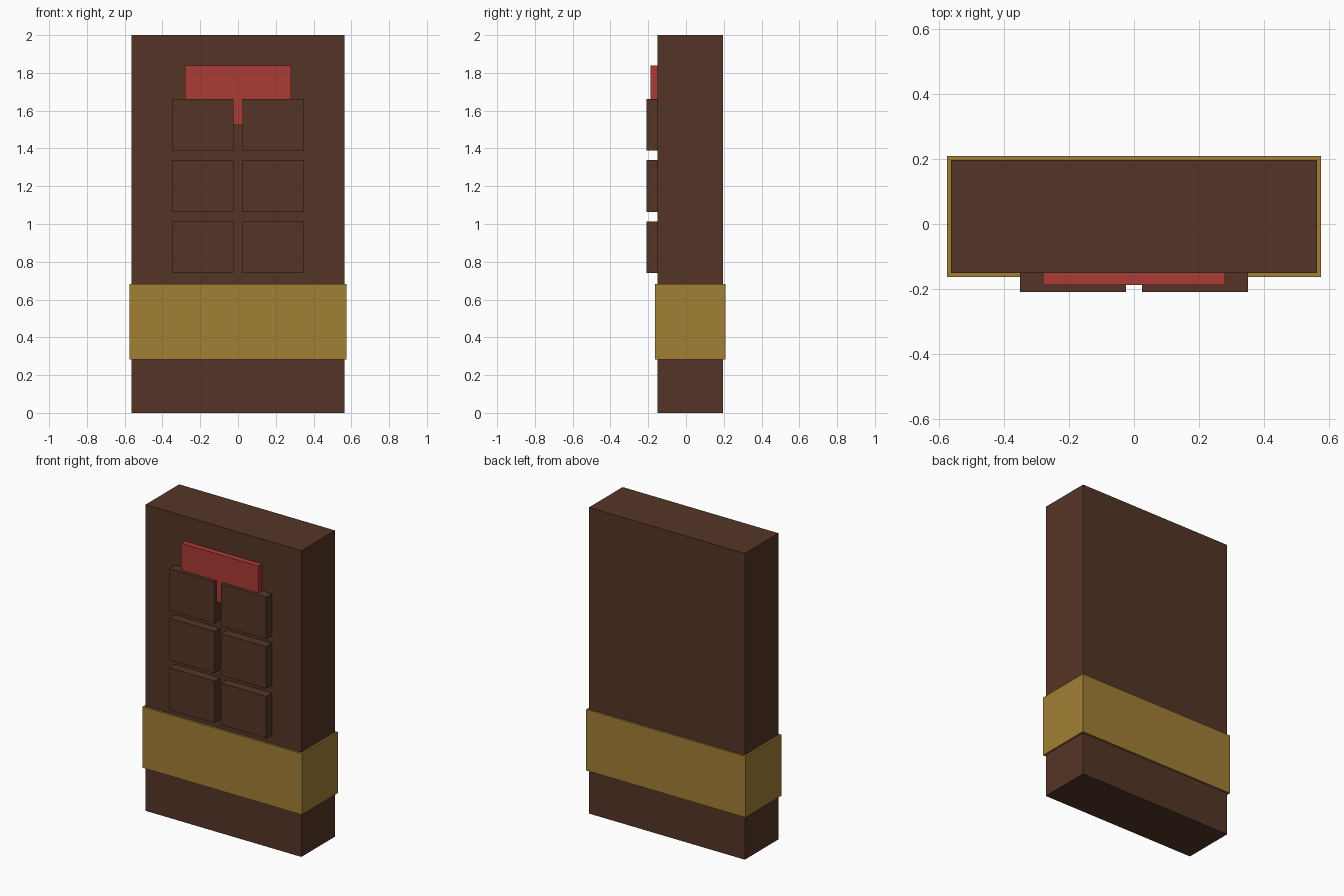
import bpy

if "Cube" in bpy.data.objects:
    bpy.data.objects.remove(bpy.data.objects["Cube"])


def material(name, rgb):
    m = bpy.data.materials.new(name)
    m.diffuse_color = (*rgb, 1.0)
    m.use_nodes = True
    m.node_tree.nodes["Principled BSDF"].inputs["Base Color"].default_value = m.diffuse_color
    return m


BROWN = material("dark_chocolate", (0.089, 0.036, 0.019))
RED = material("red_label", (0.41, 0.043, 0.034))
GOLD = material("gold_wrap", (0.36, 0.212, 0.035))


def box(name, x, y, z, mat):
    """Box from (min, max) ranges on each axis."""
    bpy.ops.mesh.primitive_cube_add(
        size=1, location=[(a + b) / 2 for a, b in (x, y, z)])
    ob = bpy.context.object
    ob.name = name
    ob.scale = [b - a for a, b in (x, y, z)]
    bpy.ops.object.transform_apply(location=False, rotation=False, scale=True)
    ob.data.materials.append(mat)
    return ob


FRONT = -0.15  # front face of the slab

# Main slab and the band wrapped around it
box("bar_slab", (-0.563, 0.563), (FRONT, 0.197), (0, 2), BROWN)
box("wrapper_band", (-0.575, 0.575), (-0.163, 0.209), (0.283, 0.682), GOLD)

# Red plate tucked behind the top squares
box("red_plate", (-0.28, 0.28), (-0.188, FRONT), (1.525, 1.838), RED)

# Two columns of three raised squares
for row in range(3):
    z = 0.74 + row * 0.324
    for side, x in (("left", (-0.35, -0.025)), ("right", (0.025, 0.35))):
        box(f"square_{side}_{row + 1}", x, (-0.209, FRONT), (z, z + 0.274), BROWN)
